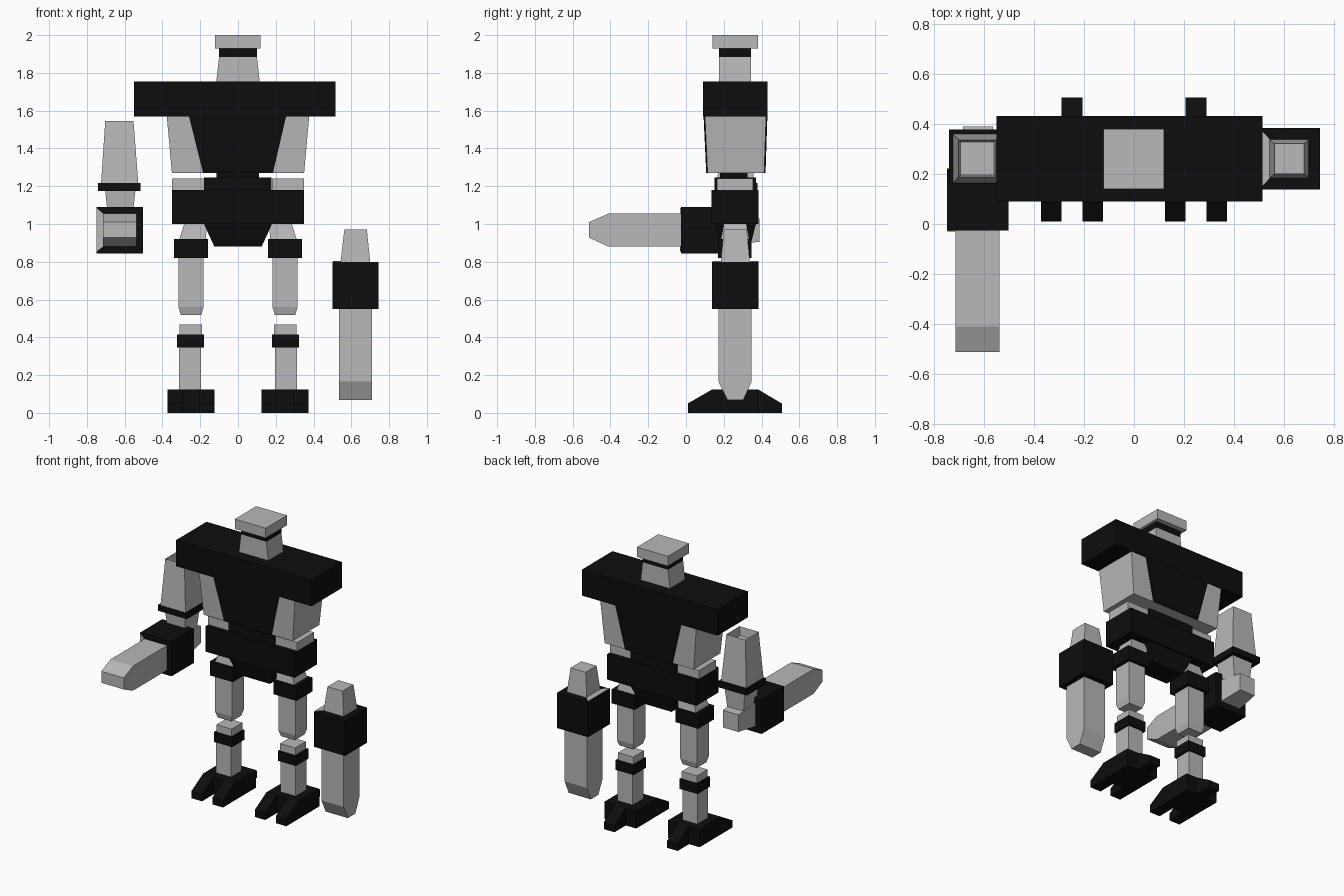
import bpy, bmesh

if "Cube" in bpy.data.objects:
    bpy.data.objects.remove(bpy.data.objects["Cube"])


def material(name, v):
    m = bpy.data.materials.new(name)
    m.diffuse_color = (v, v, v, 1)
    m.use_nodes = True
    m.node_tree.nodes["Principled BSDF"].inputs["Base Color"].default_value = m.diffuse_color
    return m


GREY = material("light grey", 0.48)
BLACK = material("black", 0.004)


def make(name, bm, mat):
    bmesh.ops.recalc_face_normals(bm, faces=bm.faces)
    me = bpy.data.meshes.new(name)
    bm.to_mesh(me)
    bm.free()
    me.materials.append(mat)
    ob = bpy.data.objects.new(name, me)
    bpy.context.collection.objects.link(ob)
    return ob


def loft(name, mat, sections, axis='z', hollow=0):
    """Join rectangles (pos, a0, a1, b0, b1) along an axis:
    a is x; b is y when the axis is z, and z when the axis is y."""
    bm = bmesh.new()
    rings = []
    for p, a0, a1, b0, b1 in sections:
        corners = [(a0, b0), (a1, b0), (a1, b1), (a0, b1)]
        rings.append([bm.verts.new((a, b, p) if axis == 'z' else (a, p, b)) for a, b in corners])
    for r, s in zip(rings, rings[1:]):
        for i in range(4):
            j = (i + 1) % 4
            bm.faces.new((r[i], r[j], s[j], s[i]))
    bm.faces.new(rings[0])
    top = bm.faces.new(rings[-1])
    bm.normal_update()
    if hollow:  # sunken socket in the last face
        bmesh.ops.inset_region(bm, faces=[top], thickness=0.012)
        for v in top.verts:
            v.co.z -= hollow
    return make(name, bm, mat)


def box(name, mat, x0, x1, y0, y1, z0, z1):
    return loft(name, mat, [(z0, x0, x1, y0, y1), (z1, x0, x1, y0, y1)])


def mirrored(x0, x1, s):
    return (x0, x1) if s > 0 else (-x1, -x0)


def plate(name, mat, pts, push):
    """Thin slab made by pushing one polygon along a vector."""
    bm = bmesh.new()
    f = bm.faces.new([bm.verts.new(p) for p in pts])
    r = bmesh.ops.extrude_face_region(bm, geom=[f])
    vs = [g for g in r["geom"] if isinstance(g, bmesh.types.BMVert)]
    bmesh.ops.translate(bm, verts=vs, vec=push)
    return make(name, bm, mat)


# Head
loft("neck", GREY, [(1.755, -.115, .115, .175, .345), (1.885, -.10, .10, .175, .345)])
box("visor_band", BLACK, -.10, .10, .175, .345, 1.885, 1.93)
box("head_cap", GREY, -.123, .12, .14, .38, 1.93, 2.0)

# Torso
box("shoulder_bar", BLACK, -.55, .515, .09, .432, 1.57, 1.755)
loft("chest", GREY, [(1.27, -.35, .35, .114, .414), (1.57, -.377, .377, .1, .424)])
for name, yt, yb, push in (("front_chest_plate", .093, .107, .008),
                           ("back_chest_plate", .431, .421, -.008)):
    plate(name, BLACK, [(-.26, yt, 1.571), (.255, yt, 1.571), (.185, yb, 1.271), (-.185, yb, 1.271)],
          (0, push, 0))

# Waist and pelvis
box("waist", BLACK, -.115, .112, .18, .325, 1.24, 1.272)
box("pelvis_core", BLACK, -.18, .178, .15, .37, 1.0, 1.245)
box("pelvis", BLACK, -.35, .35, .135, .385, 1.0, 1.18)
loft("crotch", BLACK, [(.88, -.125, .125, .18, .34), (1.0, -.18, .18, .15, .37)])

# Legs
for s, side in ((1, "left"), (-1, "right")):
    def m(a, b):
        return mirrored(a, b, s)

    box(side + "_hip_block", GREY, *m(.18, .35), .165, .355, 1.18, 1.24)
    loft(side + "_hip_joint", GREY, [(.92, *m(.17, .31), .185, .335), (1.0, *m(.165, .285), .2, .32)])
    box(side + "_thigh_band", BLACK, *m(.16, .34), .17, .348, .82, .92)
    loft(side + "_thigh", GREY, [(.518, *m(.195, .303), .205, .315), (.56, *m(.183, .315), .193, .327),
                                 (.82, *m(.183, .315), .193, .327)])
    box(side + "_knee", GREY, *m(.19, .31), .2, .32, .41, .467)
    box(side + "_knee_band", BLACK, *m(.18, .322), .19, .33, .345, .415)
    box(side + "_shin", GREY, *m(.195, .313), .2, .32, .12, .345)
    box(side + "_foot", BLACK, *m(.125, .373), .14, .38, 0, .125)
    # Two wedge toes in front and one heel behind
    for part, a, b, y0, y1 in (("inner_toe", .125, .207, .14, .01), ("outer_toe", .29, .373, .14, .01),
                               ("heel", .207, .29, .38, .507)):
        loft(side + "_" + part, BLACK, [(y0, *m(a, b), 0, .125), (y1, *m(a, b), 0, .05)], 'y')

# Lowered arm
loft("lowered_elbow", GREY, [(.80, .543, .70, .185, .338), (.97, .563, .682, .2, .322)])
box("lowered_gauntlet", BLACK, .50, .745, .138, .385, .55, .80)
plate("lowered_gauntlet_panel", GREY, [(.503, .14, .798), (.545, .185, .798), (.545, .338, .798),
                                       (.503, .383, .798)], (0, 0, .006))
loft("lowered_forearm", GREY, [(.068, .535, .71, .22, .303), (.165, .535, .71, .172, .347),
                               (.55, .535, .71, .172, .347)])

# Raised arm
loft("upper_arm", GREY, [(1.215, -.725, -.528, .165, .36), (1.545, -.703, -.553, .188, .337)], hollow=.06)
box("arm_band", BLACK, -.742, -.515, .162, .378, 1.175, 1.217)
loft("lower_arm_stub", GREY, [(1.0, -.685, -.563, .2, .335), (1.175, -.703, -.543, .185, .345)])
loft("raised_elbow", GREY, [(.22, -.703, -.548, .888, 1.047), (.39, -.685, -.565, .906, 1.028)], 'y')
box("raised_gauntlet", BLACK, -.75, -.503, -.027, .222, .845, 1.09)
plate("raised_gauntlet_panel", GREY, [(-.748, -.025, .855), (-.715, -.025, .88), (-.715, -.025, 1.055),
                                      (-.748, -.025, 1.085)], (0, -.006, 0))
loft("raised_forearm", GREY, [(-.513, -.715, -.538, .928, 1.01), (-.41, -.715, -.538, .88, 1.055),
                              (-.027, -.715, -.538, .88, 1.055)], 'y')
